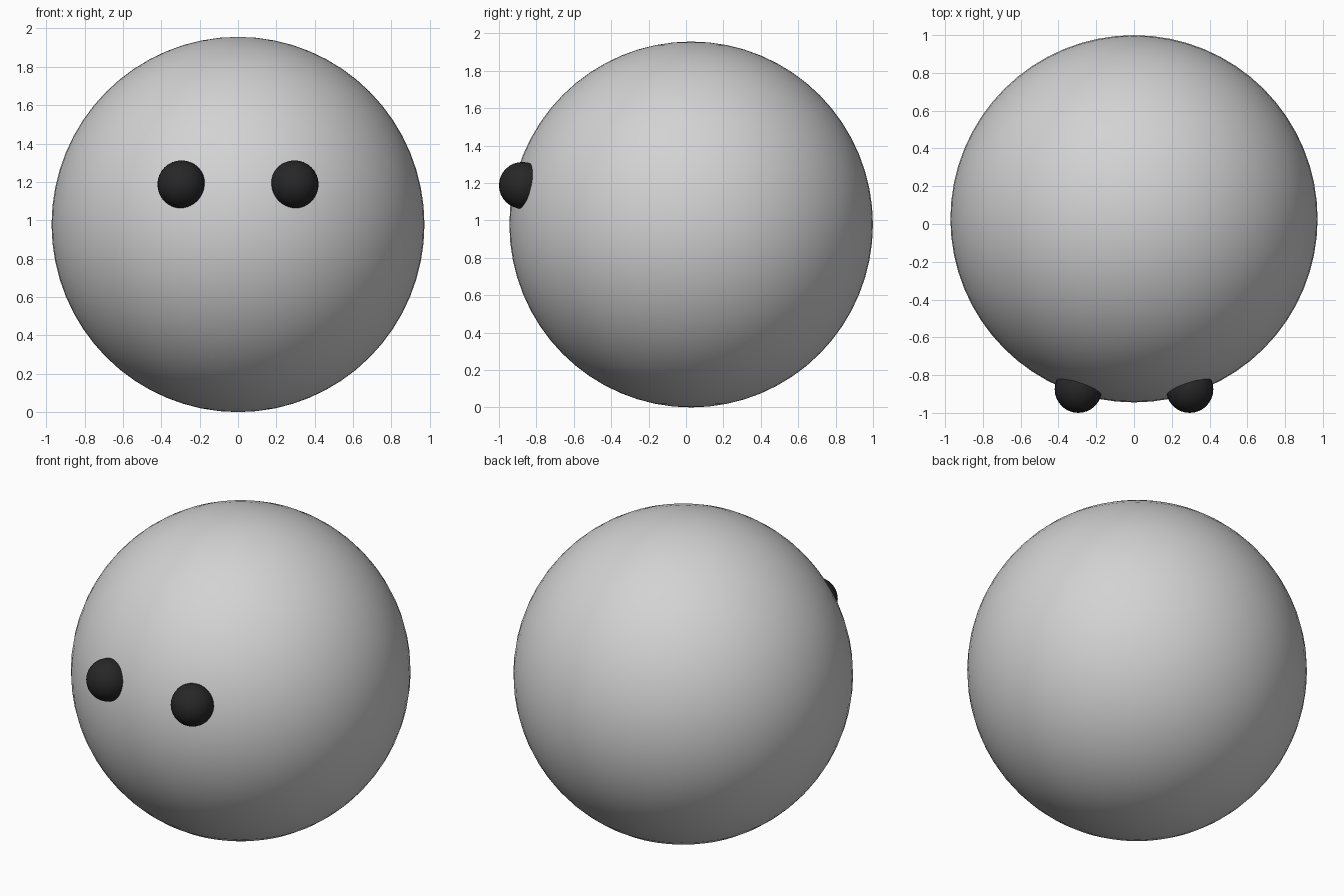
import bpy

if "Cube" in bpy.data.objects:
    bpy.data.objects.remove(bpy.data.objects["Cube"])


def material(name, colour):
    mat = bpy.data.materials.new(name)
    mat.diffuse_color = (*colour, 1.0)
    mat.use_nodes = True
    mat.node_tree.nodes["Principled BSDF"].inputs["Base Color"].default_value = mat.diffuse_color
    return mat


def ball(name, centre, radii, segments, rings, mat):
    bpy.ops.mesh.primitive_uv_sphere_add(segments=segments, ring_count=rings,
                                         radius=1, location=centre)
    obj = bpy.context.object
    obj.name = name
    obj.scale = radii
    bpy.ops.object.transform_apply(location=False, rotation=False, scale=True)
    bpy.ops.object.shade_smooth()
    obj.data.materials.append(mat)
    return obj


light_grey = material("light grey", (0.65, 0.65, 0.65))
black = material("black", (0.02, 0.02, 0.02))

# Round body
ball("body", (0, 0.0275, 0.978), (0.972, 0.972, 0.978), 64, 32, light_grey)

# Pair of eyes, half sunk into the body
for side, x in (("left", 0.295), ("right", -0.295)):
    ball(side + "_eye", (x, -0.875, 1.187), (0.125, 0.125, 0.125), 32, 16, black)
